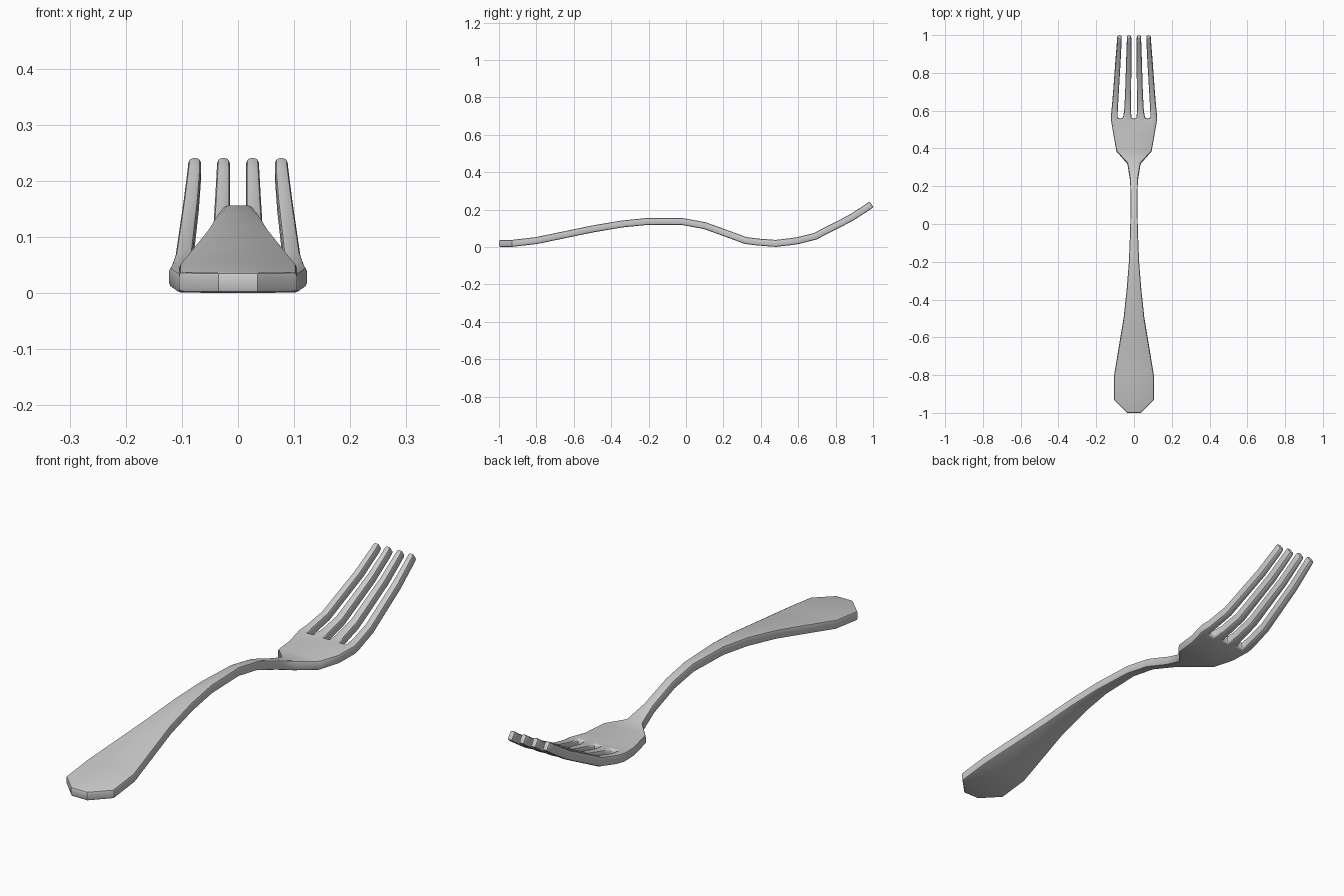
import bpy, bmesh

if "Cube" in bpy.data.objects:
    bpy.data.objects.remove(bpy.data.objects["Cube"])

# Side profile of the handle, neck and palm: y, centre height, half width
BODY = [(-1.00, .024, .035), (-.93, .025, .105), (-.80, .040, .105),
        (-.65, .071, .080), (-.50, .102, .055), (-.34, .129, .038),
        (-.20, .143, .027), (-.02, .142, .020), (.10, .120, .019),
        (.23, .073, .020), (.32, .040, .035), (.385, .032, .093),
        (.48, .025, .110)]
# Root line where the slots start
ROOT_Y, ROOT_Z = .558, .034
# Tine rows: y, z, then inner/outer edge of the inner tine and of the outer tine
TINES = [(ROOT_Y, ROOT_Z, .014, .059, .087, .123),
         (.60, .040, .015, .052, .086, .119),
         (.69, .063, .015, .047, .081, .111),
         (.88, .160, .014, .041, .070, .097),
         (.965, .215, .014, .038, .066, .090),
         (.992, .234, .015, .037, .066, .088)]

bm = bmesh.new()


def row(xs, y, z):
    return [bm.verts.new((x, y, z)) for x in xs]


def strip(rows):
    for a, b in zip(rows, rows[1:]):
        bm.faces.new((a[0], a[1], b[1], b[0]))


# Handle, neck and palm
body = [row((-w, w), y, z) for y, z, w in BODY]
strip(body)

# Four tines, left to right
tines = []
for side, k in ((-1, 4), (-1, 2), (1, 2), (1, 4)):
    rows = [row(sorted((side * r[k], side * r[k + 1])), r[0], r[1]) for r in TINES]
    strip(rows)
    tines.append(rows)

# Palm face that joins the handle strip to all tine roots
root = [v for t in tines for v in t[0]]
bm.faces.new([body[-1][0], body[-1][1]] + root[::-1])
bm.normal_update()

mesh = bpy.data.meshes.new("fork")
bm.to_mesh(mesh)
bm.free()
fork = bpy.data.objects.new("fork", mesh)
bpy.context.collection.objects.link(fork)

# Metal thickness and softened rims
solid = fork.modifiers.new("thickness", 'SOLIDIFY')
solid.thickness = .037
solid.offset = 0
solid.use_even_offset = True
bevel = fork.modifiers.new("soft_rim", 'BEVEL')
bevel.width = .008
bevel.segments = 2
bevel.limit_method = 'ANGLE'
bevel.angle_limit = 1.05
bevel.use_clamp_overlap = False

bpy.context.view_layer.objects.active = fork
fork.select_set(True)
bpy.ops.object.convert(target='MESH')
bpy.ops.object.shade_smooth_by_angle(angle=.7)

# Rest on the ground
low = min(v.co.z for v in fork.data.vertices)
for v in fork.data.vertices:
    v.co.z -= low
